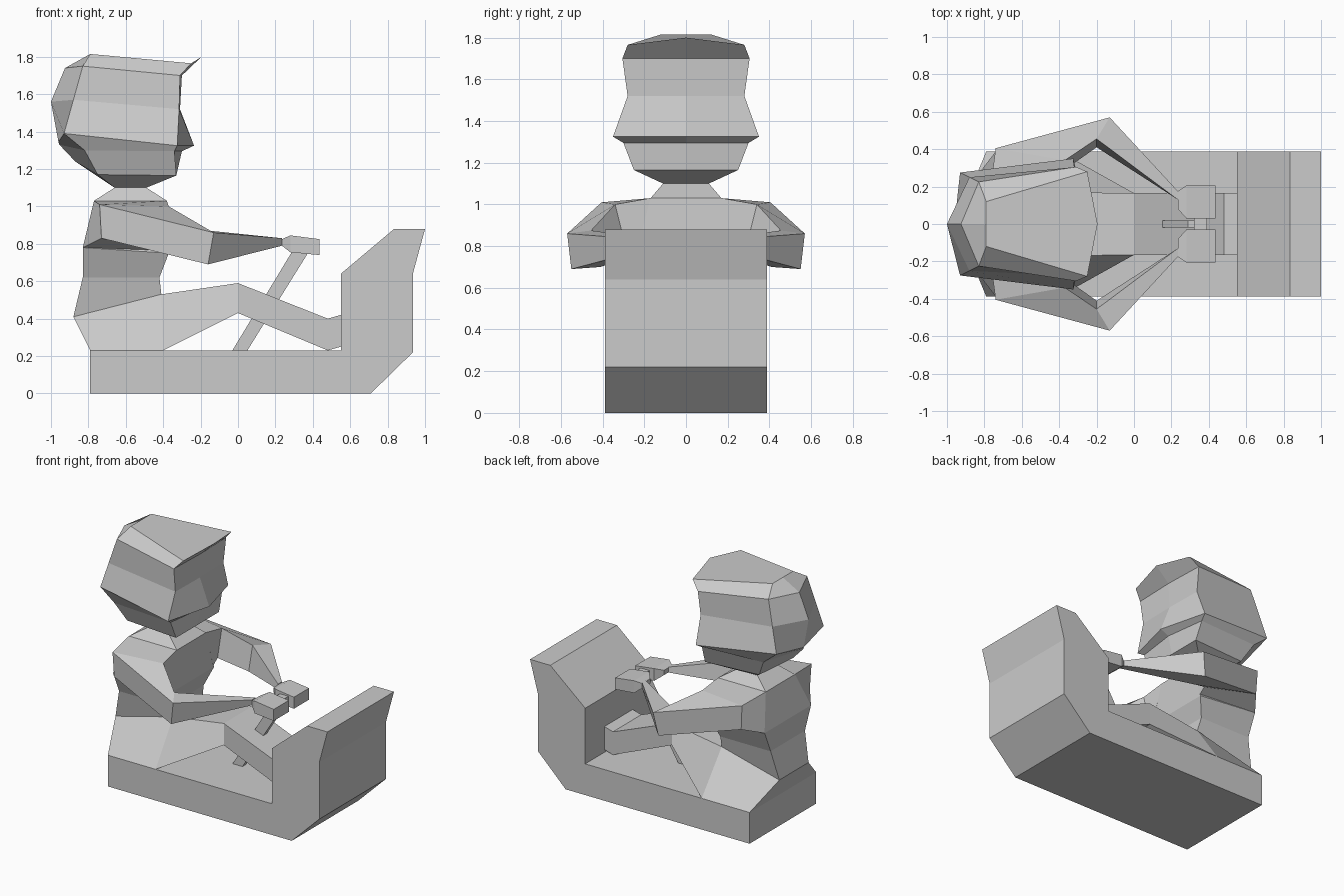
import bpy, bmesh

if "Cube" in bpy.data.objects:
    bpy.data.objects.remove(bpy.data.objects["Cube"])


def loft(name, rings, mirror=False):
    """Skin a list of equal-length point rings, capping both ends."""
    bm = bmesh.new()
    loops = [[bm.verts.new(p) for p in ring] for ring in rings]
    n = len(loops[0])
    for a, b in zip(loops, loops[1:]):
        for i in range(n):
            j = (i + 1) % n
            bm.faces.new((a[i], a[j], b[j], b[i]))
    bm.faces.new(loops[0])
    bm.faces.new(loops[-1])
    bmesh.ops.recalc_face_normals(bm, faces=bm.faces)
    mesh = bpy.data.meshes.new(name)
    bm.to_mesh(mesh)
    bm.free()
    obj = bpy.data.objects.new(name, mesh)
    bpy.context.collection.objects.link(obj)
    if mirror:
        mod = obj.modifiers.new("mirror", 'MIRROR')
        mod.use_axis = (False, True, False)
        mod.use_mirror_merge = False
    return obj


def extrude_profile(name, profile, half_width):
    return loft(name, [[(x, s * half_width, z) for x, z in profile] for s in (-1, 1)])


def level(back, front):
    """Four-sided ring from a back and a front corner (x, half width, z)."""
    (bx, by, bz), (fx, fy, fz) = back, front
    return [(bx, by, bz), (fx, fy, fz), (fx, -fy, fz), (bx, -by, bz)]


# Vehicle tub with upright nose
extrude_profile("kart_body", [(-.79, 0), (.71, 0), (.935, .22), (.935, .64), (1, .88),
                              (.835, .88), (.55, .64), (.55, .23), (-.79, .23)], .388)

# Steering column and grip bar
extrude_profile("steering_column", [(-.03, .23), (.05, .23), (.38, .76), (.29, .76)], .02)
extrude_profile("grip_bar", [(.32, .75), (.39, .75), (.39, .82), (.32, .82)], .035)

# Hips, torso and neck
loft("torso", [
    level((-.79, .388, .23), (-.40, .388, .23)),
    level((-.88, .17, .41), (-.41, .17, .53)),
    level((-.83, .20, .62), (-.42, .20, .62)),
    level((-.83, .27, .78), (-.37, .25, .75)),
    level((-.77, .17, 1.03), (-.38, .17, 1.03)),
    level((-.66, .11, 1.10), (-.49, .11, 1.10)),
])

# Legs as one block: thigh, knee, ankle, sole
loft("legs", [
    level((-.41, .17, .53), (-.40, .388, .23)),
    level((0, .165, .59), (0, .165, .43)),
    level((.48, .165, .40), (.48, .165, .23)),
    level((.55, .165, .42), (.55, .165, .25)),
])

# Arms: chest root, shoulder, elbow, wrist
loft("arm", [
    [(-.77, .17, 1.03), (-.83, .27, .78), (-.37, .24, .76), (-.38, .17, 1.03)],
    [(-.74, .405, 1.01), (-.73, .40, .83), (-.37, .29, .80), (-.37, .34, 1.0)],
    [(-.13, .57, .86), (-.16, .55, .69), (-.20, .41, .70), (-.20, .455, .875)],
    [(.235, .175, .83), (.235, .175, .79), (.235, .13, .79), (.235, .13, .83)],
], mirror=True)

# Fists


def fist_ring(x, y0, y1, z0, z1):
    return [(x, y0, z0), (x, y1, z0), (x, y1, z1), (x, y0, z1)]


loft("fist", [fist_ring(.235, .08, .175, .79, .825),
              fist_ring(.28, .03, .205, .755, .845),
              fist_ring(.435, .03, .205, .74, .825)], mirror=True)


# Head: back centre, back corner, front corner, front centre for each level
def head_ring(bc, bk, fr, fc):
    flip = lambda p: (p[0], -p[1], p[2])
    return [(bc[0], 0, bc[1]), bk, fr, (fc[0], 0, fc[1]), flip(fr), flip(bk)]


loft("head", [
    head_ring((-.66, 1.10), (-.66, .11, 1.10), (-.49, .11, 1.10), (-.49, 1.10)),
    head_ring((-.87, 1.24), (-.75, .22, 1.17), (-.33, .25, 1.165), (-.33, 1.165)),
    head_ring((-.955, 1.33), (-.82, .27, 1.30), (-.34, .30, 1.295), (-.30, 1.295)),
    head_ring((-.96, 1.345), (-.93, .275, 1.39), (-.325, .35, 1.325), (-.235, 1.325)),
    head_ring((-1.0, 1.56), (-.88, .25, 1.57), (-.315, .28, 1.52), (-.31, 1.52)),
    head_ring((-.925, 1.74), (-.83, .225, 1.75), (-.31, .305, 1.70), (-.30, 1.70)),
    head_ring((-.79, 1.815), (-.79, .12, 1.815), (-.25, .28, 1.765), (-.195, 1.80)),
])
